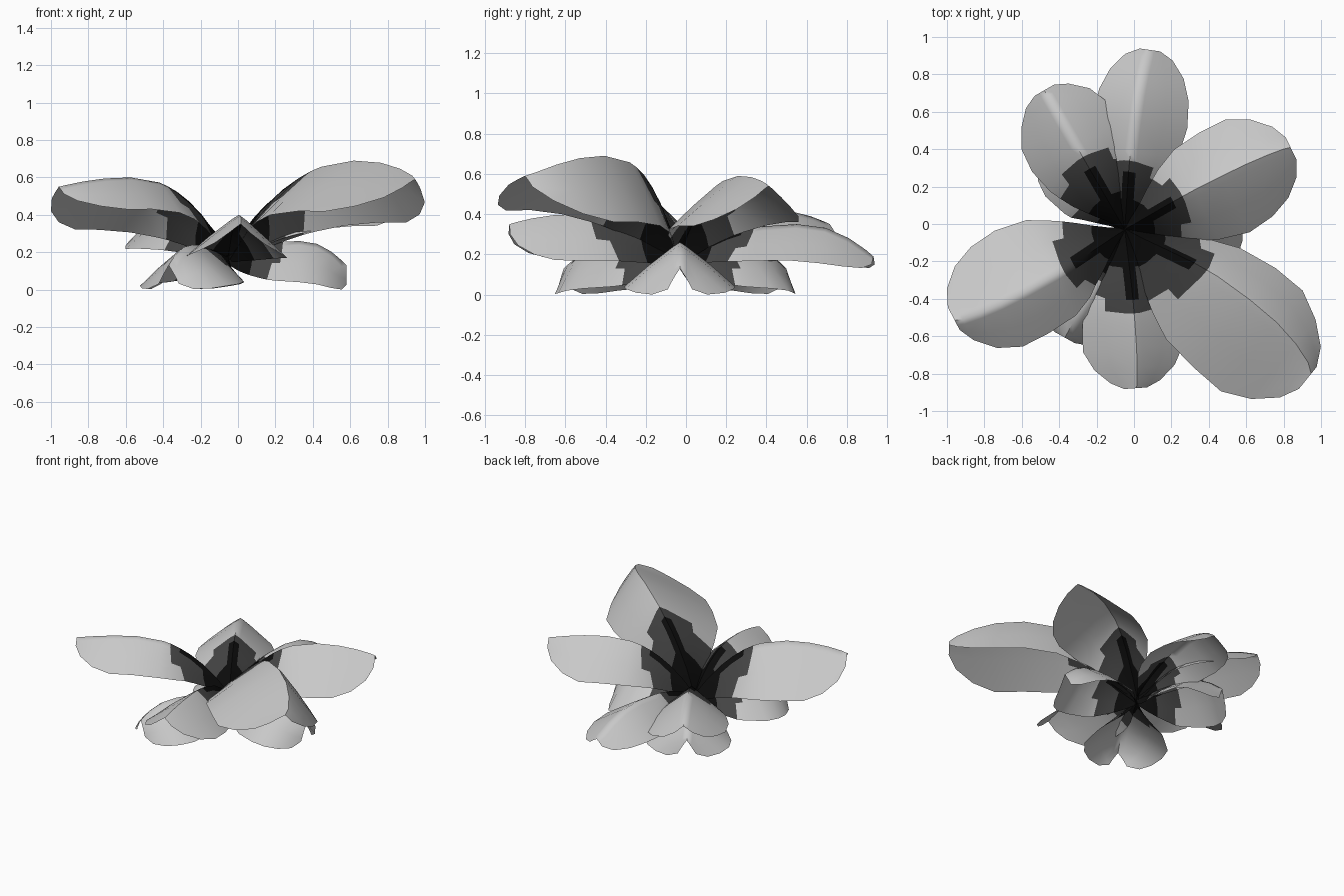
import bpy, bmesh, math, random

random.seed(4)
if "Cube" in bpy.data.objects:
    bpy.data.objects.remove(bpy.data.objects["Cube"], do_unlink=True)


def make_material(name, value):
    mat = bpy.data.materials.new(name)
    mat.use_nodes = True
    colour = (value, value, value, 1)
    mat.diffuse_color = colour
    mat.node_tree.nodes["Principled BSDF"].inputs["Base Color"].default_value = colour
    return mat


PALETTE = [make_material("pale grey", 0.58),
           make_material("charcoal", 0.06),
           make_material("black", 0.004)]

CENTRE = (-0.05, -0.03)
CREST = 0.62
STRIPE = 0.034
# Petal outline: distance along the petal, share of the full half width
OUTLINE = [(0, 0.03), (0.1, 0.22), (0.2, 0.47), (0.32, 0.74), (0.43, 0.91), (0.6, 1),
           (0.75, 0.97), (0.87, 0.78), (0.96, 0.5), (1, 0.22)]


def width_share(t):
    for (t0, s0), (t1, s1) in zip(OUTLINE, OUTLINE[1:]):
        if t <= t1:
            return s0 + (s1 - s0) * (t - t0) / (t1 - t0)
    return OUTLINE[-1][1]


def rib_height(t, root, crest, tip):
    """Quick rise from the root to the crest, then a gentle fall to the tip."""
    if t < CREST:
        return crest + (root - crest) * (1 - t / CREST) ** 2.3
    return crest + (tip - crest) * ((t - CREST) / (1 - CREST)) ** 2


def make_petal(name, angle, length, half_width, heights, drops, patch, bow, tip_fold):
    a = math.radians(angle)
    # Rows follow the patch first, then the rest of the blade
    stations = [patch * k for k in (0, 0.22, 0.45, 0.65, 0.84, 1)]
    stations += [t for t, _ in OUTLINE if t > patch + 0.04]
    bm = bmesh.new()
    rows = []
    for station in stations:
        s = min(STRIPE / (half_width * width_share(station)), 0.45)
        row = []
        for v in (-1, -(1 + s) / 2, -s, 0, s, (1 + s) / 2, 1):
            t = station
            if station <= patch:                    # rounded patch end
                t *= 1 - 0.16 * v * v
            share = width_share(t)
            across = half_width * share * v + bow * share * (1 - abs(v))
            if abs(v) == 1 and t > 0.3:             # slightly uneven rim
                across *= random.uniform(0.97, 1.03)
            drop = drops[0] if v > 0 else drops[1]
            fold = share ** (0.5 if t < CREST else tip_fold)
            z = rib_height(t, *heights) - drop * fold * abs(v) ** 1.1
            r = t * length
            row.append(bm.verts.new((CENTRE[0] + r * math.cos(a) - across * math.sin(a),
                                     CENTRE[1] + r * math.sin(a) + across * math.cos(a),
                                     z)))
        rows.append(row)
    # Black throat and centre stripe on a charcoal patch, shorter at the rims
    for i in range(len(rows) - 1):
        for c in range(6):
            face = bm.faces.new((rows[i][c], rows[i + 1][c],
                                 rows[i + 1][c + 1], rows[i][c + 1]))
            if i < 2 or (i < 4 and c in (2, 3)):
                face.material_index = 2
            elif i < (4 if c in (0, 5) else 5):
                face.material_index = 1
    mesh = bpy.data.meshes.new(name)
    bm.to_mesh(mesh)
    bm.free()
    for mat in PALETTE:
        mesh.materials.append(mat)
    obj = bpy.data.objects.new(name, mesh)
    bpy.context.collection.objects.link(obj)
    return obj


# name, angle, length, half width, (root, crest, tip) heights,
# (left, right) edge drops, patch length, sideways bow of the rib, tip fold
PETALS = [
    ("front_left_petal", -39, 1.26, 0.35, (0.20, 0.70, 0.60), (0.33, 0.27), 0.38, 0.13, 1.2),
    ("right_petal", 207.5, 1.03, 0.31, (0.20, 0.61, 0.56), (0.17, 0.28), 0.38, 0.05, 1),
    ("back_petal", 82, 0.97, 0.25, (0.20, 0.36, 0.20), (0.18, 0.18), 0.38, 0.03, 1),
    ("left_petal", 26, 0.99, 0.30, (0.20, 0.60, 0.55), (0.23, 0.25), 0.36, 0.03, 1),
    ("back_right_petal", 120, 0.86, 0.27, (0.20, 0.43, 0.36), (0.20, 0.22), 0.52, 0, 1),
    ("front_petal", -86, 0.85, 0.27, (0.20, 0.41, 0.36), (0.23, 0.22), 0.53, 0.02, 1),
    ("lower_left_petal", 0, 0.63, 0.28, (0.18, 0.27, 0.14), (0.22, 0.22), 0.46, 0, 0.5),
    ("lower_front_petal", -119, 0.66, 0.28, (0.18, 0.25, 0.14), (0.21, 0.21), 0.46, 0, 0.5),
    ("lower_back_petal", 120, 0.61, 0.28, (0.18, 0.25, 0.14), (0.21, 0.21), 0.46, 0, 0.5),
]
flower = [make_petal(*p) for p in PETALS]

# Rest the lowest petal edge on the ground
lowest = min(v.co.z for o in flower for v in o.data.vertices)
for o in flower:
    for v in o.data.vertices:
        v.co.z -= lowest

# Soft shading across the folds
bpy.ops.object.select_all(action="DESELECT")
for o in flower:
    o.select_set(True)
bpy.context.view_layer.objects.active = flower[0]
bpy.ops.object.shade_smooth_by_angle(angle=math.radians(65))
